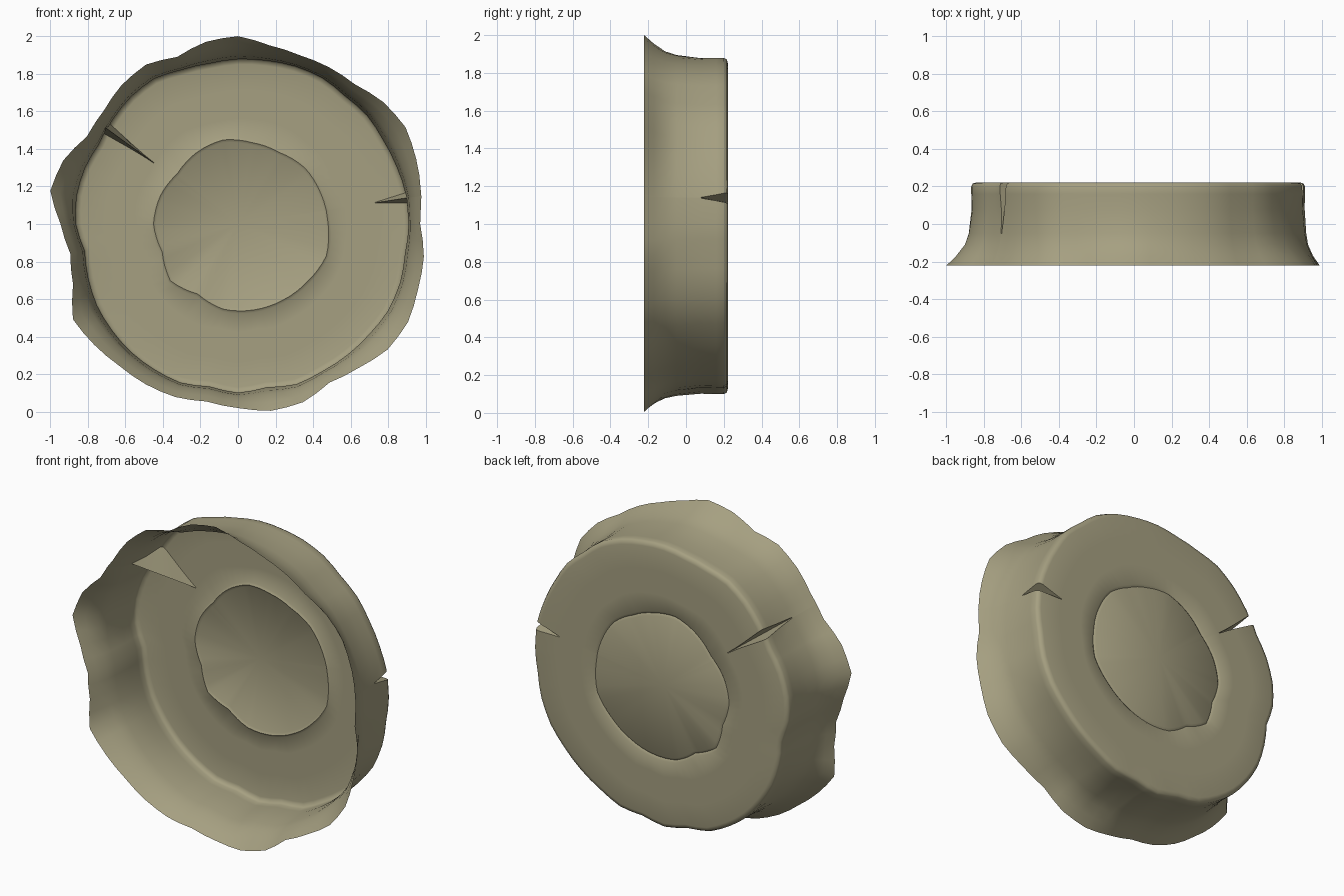
import bpy, bmesh
from math import sin, cos, radians

cube = bpy.data.objects.get("Cube")
if cube:
    bpy.data.objects.remove(cube)

# Outline radii in hundredths, evenly spaced around the axis from +x towards +z
FLARE = [97, 99, 101, 103, 101, 97, 96.5, 95.7, 96.6, 100, 98.5, 94.7,
         98, 96.5, 93.5, 93, 99, 101.5, 94.5, 90.7, 93.5, 101.5, 100, 98.5,
         98.5, 98, 96, 98, 101, 101, 97.5, 100, 104, 104.5, 102, 100.5]
RIM = [91, 91, 90, 89.5, 90, 89, 90, 89.5, 88.5, 88, 87, 87.5,
       89.5, 88.7, 87, 85.5, 87, 87.5, 86.5, 83, 85, 87, 88, 89,
       89.5, 90, 88, 90, 88.5, 91, 90.5, 91, 91.5, 92.5, 92, 90.5]
GROOVE = [48, 47, 46.5, 44, 44, 45.5, 44, 42, 44, 45, 43, 47, 43, 46, 46.5, 47, 48, 50]

# Wall profile: y and how far the outline has moved from rim to flare
WALL = [(-.222, 1), (-.17, .62), (-.11, .28), (-.05, .12), (.08, -.02), (.16, 0), (.2, 0)]
TOP = .222
CORNER = len(WALL)

# Cracks: angle, half width in degrees, first and last ring of the cut
CRACKS = [(144, 2, 3, CORNER + 4), (8.8, 1.8, 4, CORNER + 2)]


def radius(table, angle):
    pos = (angle % 360) / 360 * len(table)
    i = int(pos)
    a, b = table[i % len(table)], table[(i + 1) % len(table)]
    return (a + (b - a) * (pos - i)) / 100


def section(angle):
    """Radius and y of every ring at one angle, from open flare to cap centre."""
    rim, flare, groove = (radius(t, angle) for t in (RIM, FLARE, GROOVE))
    rings = [(rim + (flare - rim) * k, y) for y, k in WALL]
    rings += [(rim - .008, TOP - .006), (rim - .03, TOP)]
    rings += [(rim * f, TOP) for f in (.81, .72, .64)]
    rings += [(groove + .014, TOP), (groove, TOP - .01), (groove - .014, TOP)]
    return rings


def point(angle, r, y):
    a = radians(angle)
    return r * cos(a), y, 1 + r * sin(a)


def crack_column(angle, half, first, last, side):
    """A cut edge (side -1 or 1) or the cut floor (side 0)."""
    rings = section(angle)
    (r0, y0), (r1, y1) = rings[first], rings[last]
    corner_r = rings[CORNER][0]
    column = []
    for i, (r, y) in enumerate(rings):
        taper = .08
        if first < i < last:
            up = (y - y0) / (TOP - y0)
            along = (r - r1) / (corner_r - r1)
            taper = max(taper, up if i <= CORNER else along)
            if side == 0:
                t = (i - first) / (last - first)
                r, y = r0 + (r1 - r0) * t, y0 + (y1 - y0) * t
        column.append(point(angle + side * half * taper, r, y))
    return column


# Columns of points around the shell, with three more at each crack
columns = []
for angle in range(0, 360, 5):
    if all(abs(angle - c[0]) >= 4 for c in CRACKS):
        columns.append((angle, [point(angle, r, y) for r, y in section(angle)]))
for crack in CRACKS:
    for side in (-1, 0, 1):
        columns.append((crack[0] + side * .5, crack_column(*crack, side)))
columns.sort(key=lambda c: c[0])

# Skin the columns and close the cap
bm = bmesh.new()
grid = [[bm.verts.new(p) for p in column] for _, column in columns]
centre = bm.verts.new((0, TOP, 1))
for a, b in zip(grid, grid[1:] + grid[:1]):
    for i in range(len(a) - 1):
        bm.faces.new((a[i], a[i + 1], b[i + 1], b[i]))
    bm.faces.new((a[-1], centre, b[-1]))
bm.normal_update()
if centre.normal.y < 0:
    bmesh.ops.reverse_faces(bm, faces=bm.faces[:])
mesh = bpy.data.meshes.new("stump_shell")
bm.to_mesh(mesh)
bm.free()

# Weathered wood colour
wood = bpy.data.materials.new("weathered_wood")
wood.use_nodes = True
color = (.38, .35, .22, 1)
wood.diffuse_color = color
wood.node_tree.nodes["Principled BSDF"].inputs["Base Color"].default_value = color
mesh.materials.append(wood)

stump = bpy.data.objects.new("stump_shell", mesh)
bpy.context.collection.objects.link(stump)
bpy.ops.object.select_all(action='DESELECT')
stump.select_set(True)
bpy.context.view_layer.objects.active = stump
bpy.ops.object.shade_smooth_by_angle(angle=radians(50))
